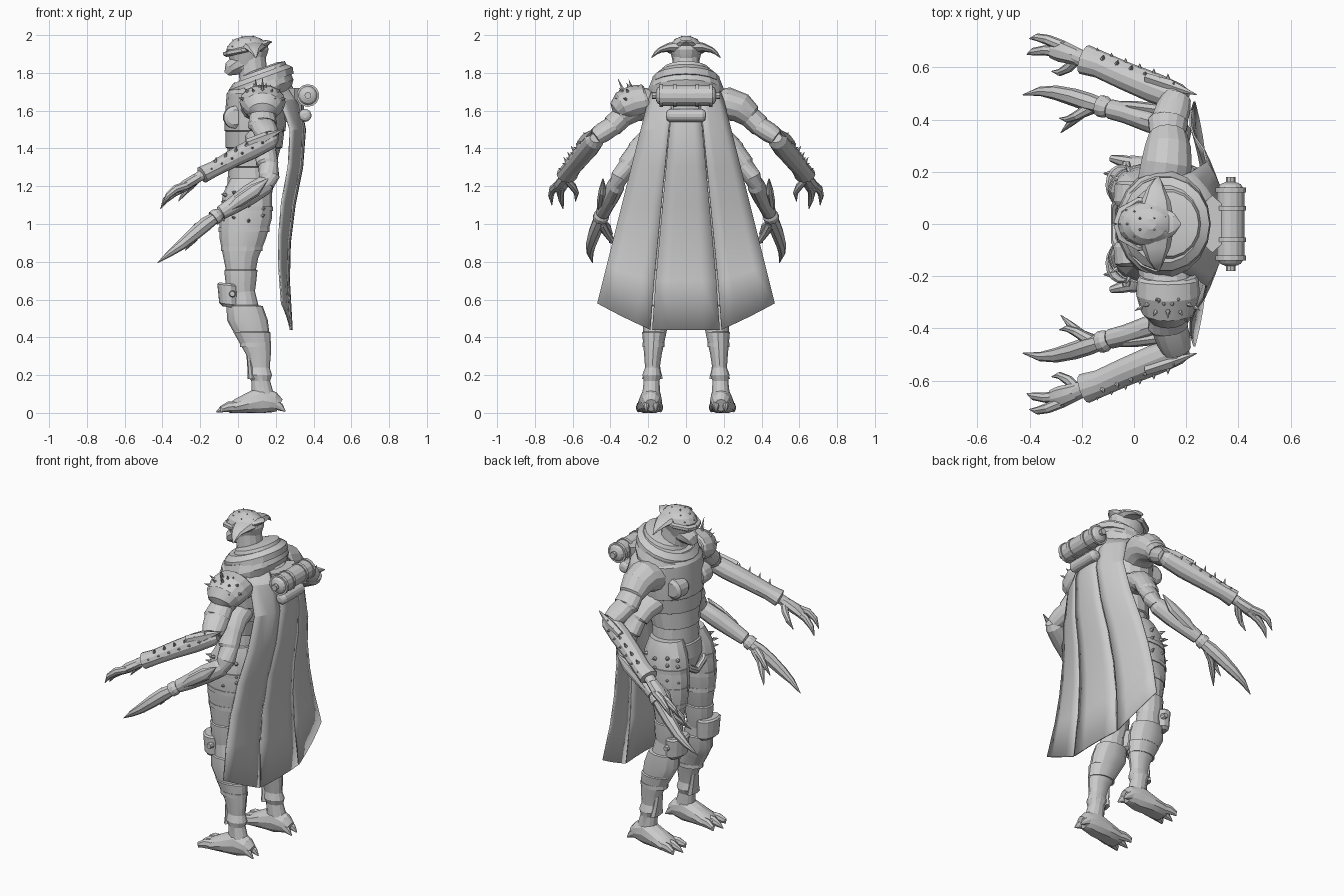
import bpy, bmesh, math, random
from mathutils import Vector
random.seed(4)
X, Z = Vector((1, 0, 0)), Vector((0, 0, 1))


def add_tube(bm, pts, n=14, ref=X, axis=None):
    """Loft ellipses (x, y, z, a, b): a lies along ref, b across it."""
    P = [Vector(p[:3]) for p in pts]
    rings = []
    for i, p in enumerate(pts):
        t = axis or (P[min(i + 1, len(P) - 1)] - P[max(i - 1, 0)]).normalized()
        u = (ref - t * ref.dot(t)).normalized()
        v = t.cross(u)
        ring = []
        for k in range(n):
            a = 2 * math.pi * k / n
            c = P[i] + u * p[3] * math.cos(a) + v * p[4] * math.sin(a)
            c.z = max(c.z, 0)
            ring.append(bm.verts.new(c))
        rings.append(ring)
    for r, s in zip(rings, rings[1:]):
        for k in range(n):
            bm.faces.new((r[k], r[(k + 1) % n], s[(k + 1) % n], s[k]))
    bm.faces.new(rings[0][::-1])
    bm.faces.new(rings[-1])


def finish(name, bm, mirror=False):
    bmesh.ops.recalc_face_normals(bm, faces=bm.faces[:])
    me = bpy.data.meshes.new(name)
    bm.to_mesh(me)
    bm.free()
    ob = bpy.data.objects.new(name, me)
    bpy.context.collection.objects.link(ob)
    if mirror:
        m = ob.modifiers.new("mirror", "MIRROR")
        m.use_axis = (False, True, False)
        m.use_mirror_merge = False
    return ob


def tubes(name, paths, n=14, ref=X, axis=None, mirror=False):
    bm = bmesh.new()
    for p in paths:
        add_tube(bm, p, n, ref, axis)
    return finish(name, bm, mirror)


def spikes(name, items, mirror=False):
    """Cones from (base, direction, length, radius)."""
    bm = bmesh.new()
    for b, d, l, r in items:
        d = Vector(d).normalized()
        b = Vector(b)
        tip = b + d * l
        ref = X if abs(d.x) < 0.8 else Z
        add_tube(bm, [(*b, r, r), (*tip, 0.001, 0.001)], 6, ref)
    return finish(name, bm, mirror)


# torso with overlapping plates, pelvis, collar wraps
tubes("torso", [[(.06, 0, 1.16, .12, .15), (.07, 0, 1.24, .125, .145), (.07, 0, 1.30, .12, .14),
                 (.07, 0, 1.305, .13, .15), (.085, 0, 1.40, .14, .16), (.085, 0, 1.405, .15, .17),
                 (.09, 0, 1.49, .155, .185), (.09, 0, 1.495, .162, .195), (.095, 0, 1.60, .162, .205),
                 (.10, 0, 1.69, .16, .20), (.10, 0, 1.75, .12, .14)]], 18, axis=Z)
tubes("pelvis", [[(.05, 0, .98, .04, .03), (.05, 0, 1.04, .10, .09), (.05, 0, 1.12, .125, .16),
                  (.06, 0, 1.20, .125, .165), (.06, 0, 1.21, .11, .14)]], 18, axis=Z)
tilt = Vector((-.36, 0, 1)).normalized()
tubes("collar_wrap", [[(.12, 0, 1.65, .17, .20), (.115, 0, 1.70, .19, .205), (.11, 0, 1.75, .175, .185)],
                      [(.125, 0, 1.735, .18, .185), (.12, 0, 1.77, .18, .18), (.115, 0, 1.795, .15, .15)],
                      [(.13, 0, 1.775, .145, .145), (.13, 0, 1.82, .125, .125), (.12, 0, 1.825, .09, .09)]],
      18, axis=tilt)
tubes("neck", [[(.09, 0, 1.72, .08, .085), (.08, 0, 1.80, .075, .075), (.07, 0, 1.90, .075, .07)]], axis=Z)
tubes("chest_filter", [[(-.02, .07, 1.565, .05, .05), (-.02, .085, 1.565, .06, .06),
                        (-.015, .15, 1.565, .06, .06), (-.015, .165, 1.565, .04, .04)]], ref=Z, mirror=True)
tubes("belt_strap", [[(-.07, 0, 1.03, .018, .02), (-.07, .07, 1.07, .018, .02),
                      (-.03, .14, 1.16, .018, .02), (.06, .175, 1.2, .018, .02)]], 8, mirror=True)

# helmet, muzzle, visor, horns and studs
tubes("helmet", [[(.04, 0, 1.82, .07, .055), (.05, 0, 1.86, .09, .07), (.05, 0, 1.90, .105, .08),
                  (.05, 0, 1.925, .112, .088), (.055, 0, 1.955, .10, .08), (.055, 0, 1.98, .07, .058),
                  (.06, 0, 1.995, .025, .02)]], 16, axis=Z)
tubes("muzzle", [[(.08, 0, 1.88, .06, .07), (.0, 0, 1.845, .055, .062), (-.04, 0, 1.82, .04, .045),
                  (-.06, 0, 1.795, .015, .02)]], 10, ref=Z)
tubes("visor", [[(-.06, 0, 1.90, .016, .022), (-.045, .05, 1.905, .016, .02), (.02, .09, 1.92, .016, .015),
                 (.10, .08, 1.935, .012, .01)]], 6, ref=Z, mirror=True)
tubes("helmet_horn", [[(.08, .04, 1.935, .035, .07), (.085, .09, 1.935, .024, .055), (.085, .135, 1.922, .015, .035),
                       (.09, .16, 1.905, .010, .02), (.095, .183, 1.88, .002, .002)]], 8, ref=Z, mirror=True)
tubes("helmet_back_crest", [[(.12, 0, 1.945, .025, .06), (.155, 0, 1.96, .015, .04), (.18, 0, 1.965, .002, .003)]],
      8, ref=Z)
studs = []
for h, k in ((.35, 9), (.8, 7), (1.2, 4)):
    for i in range(k):
        a = 2 * math.pi * (i + .5) / k
        d = Vector((math.cos(h) * math.cos(a), math.cos(h) * math.sin(a), math.sin(h)))
        studs.append(((.05 + d.x * .10, d.y * .078, 1.91 + d.z * .078), d, .016, .008))
spikes("helmet_studs", studs)

# legs: thigh, shin, knee guard
tubes("thigh", [[(.06, .10, 1.24, .10, .08), (.05, .12, 1.16, .13, .095), (.04, .128, 1.03, .14, .098),
                 (.025, .133, .92, .122, .088), (.015, .14, .82, .092, .076), (.015, .145, .76, .08, .066),
                 (.015, .145, .755, .088, .072), (.015, .148, .68, .08, .068), (.02, .15, .62, .066, .058)]],
      axis=Z, mirror=True)
tubes("shin", [[(.02, .15, .66, .066, .058), (.03, .155, .57, .078, .064), (.035, .155, .565, .096, .072),
                (.05, .16, .49, .108, .072), (.07, .165, .43, .095, .064), (.075, .168, .425, .098, .066),
                (.108, .175, .31, .066, .048), (.113, .178, .24, .055, .04), (.115, .18, .20, .065, .052),
                (.12, .182, .17, .05, .043), (.135, .185, .08, .06, .05)]], axis=Z, mirror=True)
tubes("knee_guard", [[(-.05, .15, .56, .03, .06), (-.045, .15, .575, .055, .074), (-.05, .15, .675, .06, .078),
                      (-.05, .15, .685, .05, .07)]], axis=Vector((.12, 0, 1)).normalized(), mirror=True)
tubes("knee_stud", [[(-.03, .215, .63, .02, .02), (-.03, .24, .63, .014, .014)]], 8, ref=Z, mirror=True)
tubes("ankle_flap", [[(.06, .172, .30, .015, .03), (.07, .175, .23, .02, .04), (.075, .178, .18, .024, .055)]],
      8, axis=Z, mirror=True)
bands = []
for z, x, y, a, b in ((1.08, .045, .127, .140, .101), (.97, .033, .131, .135, .097), (.87, .02, .136, .110, .086),
                      (.36, .093, .171, .083, .060)):
    bands.append([(x, y, z - .012, a, b), (x, y, z + .012, a, b)])
tubes("leg_bands", bands, axis=Z, mirror=True)
th = []
for z in (1.17, 1.10, 1.03):
    for a in (50, 85, 120, 150):
        c, s = math.cos(math.radians(a)), math.sin(math.radians(a))
        th.append(((.045 + .126 * c, .127 + .09 * s, z + random.uniform(-.025, .025)), (c, s, .2), .03, .012))
spikes("thigh_spikes", th, True)

# feet with toes and heel spur
tubes("foot", [[(.22, .185, .04, .035, .035), (.19, .185, .055, .055, .05), (.13, .185, .065, .08, .058),
                (.06, .19, .05, .058, .064), (-.01, .193, .032, .04, .07), (-.05, .195, .02, .022, .06)]],
      12, ref=Z, mirror=True)
toes = [[(.01, .192 + s * .04, .035, .03, .024), (-.05, .193 + s * .05, .032, .028, .022),
         (-.085, .193 + s * .058, .02, .018, .014), (-.115 + abs(s) * .025, .193 + s * .06, .004, .003, .003)]
        for s in (-1, 0, 1)]
toes += [[(.19, .185 + s, .05, .03, .022), (.225, .185 + s, .03, .02, .014), (.25, .185 + s, .008, .003, .003)]
         for s in (-.025, .025)]
tubes("toes", toes, 8, ref=Z, mirror=True)

# upper pair of arms
tubes("upper_arm", [[(.11, .15, 1.62, .09, .10), (.125, .23, 1.635, .088, .10), (.13, .29, 1.615, .08, .09),
                     (.13, .335, 1.575, .066, .075), (.13, .34, 1.565, .058, .07), (.13, .39, 1.52, .058, .078),
                     (.135, .395, 1.515, .052, .07), (.15, .44, 1.485, .054, .068), (.165, .485, 1.455, .045, .055)]],
      ref=Z, mirror=True)
tubes("gauntlet", [[(.20, .475, 1.455, .025, .035), (.17, .485, 1.445, .05, .052), (.08, .52, 1.40, .054, .058),
                    (-.03, .565, 1.345, .048, .054), (-.13, .61, 1.29, .042, .052), (-.19, .63, 1.26, .046, .058),
                    (-.195, .632, 1.257, .028, .032), (-.225, .645, 1.24, .026, .03)]], 12, ref=Z, mirror=True)
tubes("elbow_fin", [[(.05, .56, 1.42, .03, .02), (.14, .53, 1.455, .03, .025), (.24, .495, 1.50, .002, .002)]],
      6, ref=Z, mirror=True)
g = []
for i in range(6):
    p = Vector((.13, .51, 1.43)).lerp(Vector((-.14, .61, 1.29)), i / 5)
    g.append((p + Vector((.02, .022, .038)), (.15, .5, .85), random.uniform(.018, .034), .010))
    g.append((p + Vector((0, .048, .0)), (0, 1, .25), .018, .008))
spikes("gauntlet_spikes", g, True)
tubes("upper_hand", [
    [(-.19, .63, 1.26, .024, .03), (-.23, .645, 1.235, .028, .035), (-.28, .662, 1.205, .028, .042),
     (-.315, .67, 1.18, .018, .035)],
    [(-.27, .68, 1.205, .022, .022), (-.33, .705, 1.185, .022, .02), (-.37, .715, 1.15, .016, .015),
     (-.40, .71, 1.10, .002, .002)],
    [(-.27, .66, 1.20, .022, .022), (-.34, .665, 1.165, .022, .02), (-.385, .66, 1.125, .016, .015),
     (-.41, .65, 1.08, .002, .002)],
    [(-.22, .63, 1.235, .02, .02), (-.25, .60, 1.20, .02, .02), (-.285, .58, 1.165, .014, .014),
     (-.315, .585, 1.12, .002, .002)]], 8, ref=Z, mirror=True)

# lower pair of arms
tubes("lower_arm", [[(.11, .13, 1.46, .07, .08), (.13, .22, 1.43, .06, .07), (.14, .26, 1.39, .055, .065),
                     (.145, .265, 1.385, .048, .058), (.155, .31, 1.32, .05, .06), (.16, .315, 1.31, .043, .052),
                     (.165, .35, 1.25, .048, .055), (.15, .37, 1.20, .035, .04)]], ref=Z, mirror=True)
tubes("lower_forearm", [[(.18, .355, 1.235, .025, .03), (.14, .37, 1.205, .052, .045), (.06, .395, 1.155, .055, .045),
                         (-.03, .425, 1.095, .045, .04), (-.09, .44, 1.06, .038, .038), (-.095, .442, 1.057, .028, .03),
                         (-.11, .447, 1.045, .04, .042), (-.13, .453, 1.03, .04, .042)]], 12, ref=Z, mirror=True)
tubes("forearm_blade", [[(.16, .44, 1.24, .003, .003), (.09, .44, 1.18, .035, .022), (0, .45, 1.12, .032, .022),
                         (-.07, .46, 1.065, .01, .01)]], 8, ref=Z, mirror=True)
tubes("lower_hand", [
    [(-.12, .45, 1.035, .03, .03), (-.17, .465, 1.0, .038, .036), (-.23, .485, .95, .036, .034),
     (-.30, .503, .89, .028, .028), (-.36, .508, .845, .018, .018), (-.425, .495, .795, .002, .002)],
    [(-.15, .45, 1.0, .025, .025), (-.20, .425, .96, .022, .02), (-.24, .39, .91, .016, .015),
     (-.28, .35, .86, .002, .002)],
    [(-.16, .45, 1.01, .022, .025), (-.22, .415, .985, .02, .018), (-.255, .40, .95, .013, .013),
     (-.285, .405, .90, .002, .002)]], 8, ref=Z, mirror=True)

# single spiked shoulder pad
tubes("shoulder_pad", [[(.13, -.20, 1.66, .07, .11), (.13, -.215, 1.655, .085, .118), (.13, -.27, 1.645, .092, .122),
                        (.13, -.33, 1.62, .085, .105), (.13, -.36, 1.595, .06, .075), (.13, -.375, 1.58, .02, .03)]],
      16, ref=Z)
sp = []
for el, k in ((15, 5), (42, 5), (68, 4)):
    for i in range(k):
        a, e = math.radians(-150 + 120 * i / (k - 1)), math.radians(el)
        d = Vector((math.cos(e) * math.cos(a), math.cos(e) * math.sin(a), math.sin(e)))
        b = Vector((.13, -.27, 1.635)) + Vector((d.x * .11, d.y * .088, d.z * .085))
        sp.append((b, d, random.uniform(.025, .045), .012))
sp += [((.13, -.32, 1.68), (0, -.45, 1), .10, .014), ((.10, -.28, 1.69), (-.1, -.3, 1), .08, .013)]
spikes("shoulder_spikes", sp)

# cape: three slit panels, straight flaring sides, hem raised toward the outer corners
rows = [(1.79, .25, .15), (1.66, .33, .11), (1.5, .36, .08), (1.3, .345, .075),
        (1.1, .305, .07), (.9, .28, .06), (.7, .275, .055), (.44, .29, .055)]
bm = bmesh.new()
for lo, hi in ((-1, -.385), (-.365, .365), (.385, 1)):
    grid = []
    for j, (z, xc, d) in enumerate(rows):
        row = []
        for i in range(5):
            u = lo + (hi - lo) * i / 4
            zz = z + .14 * max(0, abs(u) - .385) / .615 * (j / 7) ** 4
            hw = min(.2 + .25 * (1.66 - zz), .49) if j else .15
            row.append(bm.verts.new((xc - d * u * u, u * hw, zz)))
        grid.append(row)
    for r, s in zip(grid, grid[1:]):
        for i in range(4):
            bm.faces.new((r[i], s[i], s[i + 1], r[i + 1]))
cape = finish("cape", bm)
cape.modifiers.new("thickness", "SOLIDIFY").thickness = .008


# back tanks, clamps and mount
def tank(x, z, r, h):
    return [(x, -h, z, r * .4, r * .4), (x, -h * .95, z, r * .75, r * .75), (x, -h * .83, z, r, r),
            (x, h * .83, z, r, r), (x, h * .95, z, r * .75, r * .75), (x, h, z, r * .4, r * .4)]


tubes("back_tanks", [tank(.37, 1.68, .054, .16), tank(.355, 1.575, .034, .105)], ref=Z)
tubes("tank_clamps", [[(.37, y - .009, 1.68, .06, .06), (.37, y + .009, 1.68, .06, .06)]
                      for y in (-.13, -.06, .06, .13)], ref=Z)
tubes("tank_valve", [[(.37, .15, 1.68, .018, .018), (.37, .18, 1.68, .018, .018)]], 8, ref=Z, mirror=True)
tubes("tank_mount", [[(.30, 0, 1.54, .05, .08), (.30, 0, 1.72, .05, .11)]], 8, axis=Z)

# smooth shading with sharp edges kept
for ob in bpy.context.scene.objects:
    ob.select_set(True)
    bpy.context.view_layer.objects.active = ob
bpy.ops.object.shade_smooth_by_angle(angle=math.radians(20))
